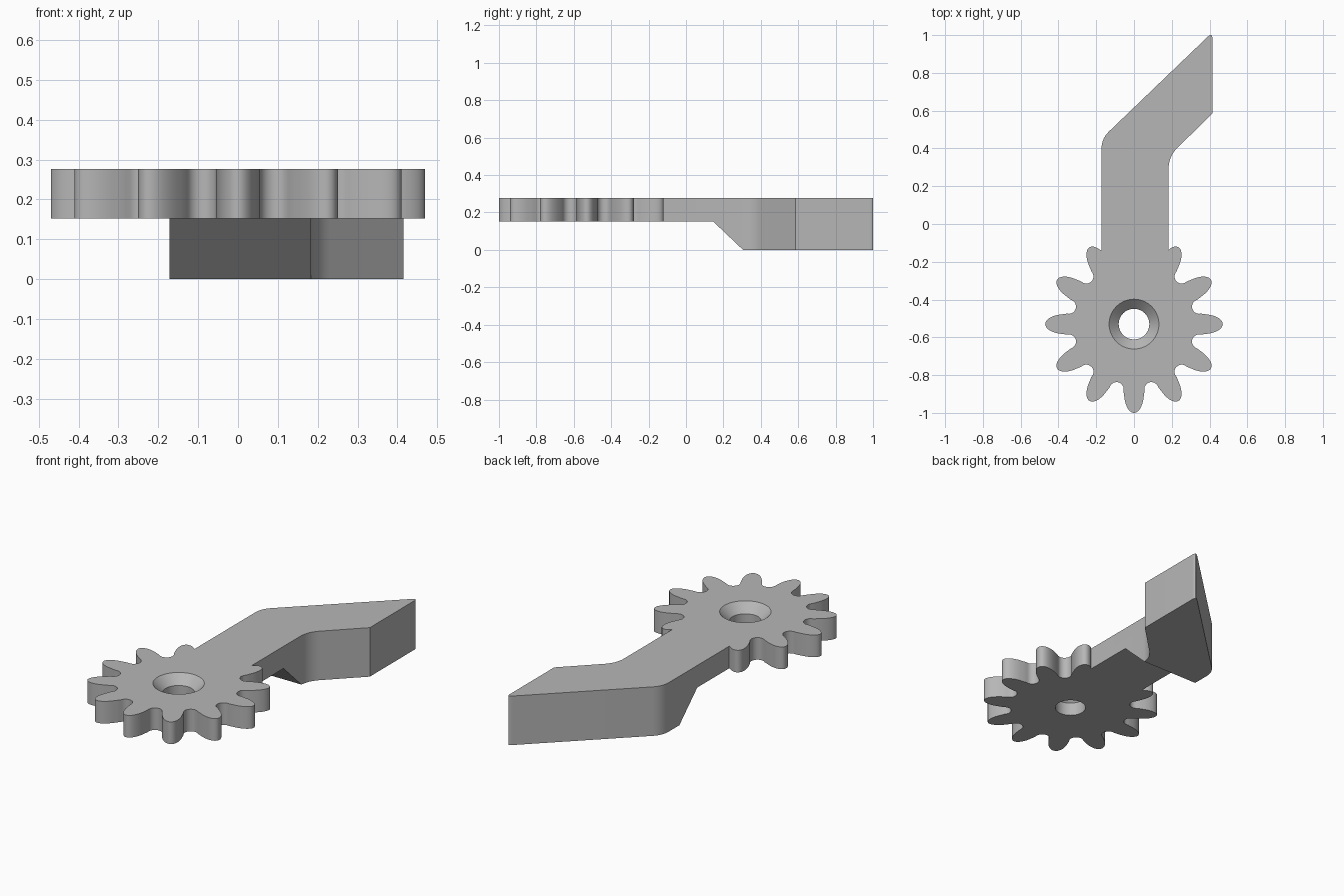
import bpy, bmesh
from math import sin, cos, pi, radians
from mathutils import Vector, Matrix

cube = bpy.data.objects.get("Cube")
if cube:
    bpy.data.objects.remove(cube)

TOP, PLATE = 0.277, 0.152          # top face, underside of the gear plate
CY = -0.53                         # gear centre
LEFT, RIGHT = -0.172, 0.183        # arm sides

grey = bpy.data.materials.new("grey plastic")
grey.use_nodes = True
grey.diffuse_color = (0.47, 0.47, 0.47, 1)
grey.node_tree.nodes["Principled BSDF"].inputs["Base Color"].default_value = grey.diffuse_color


def prism(name, points, depth):
    """Closed solid swept from a planar outline along a depth vector."""
    bm = bmesh.new()
    face = bm.faces.new([bm.verts.new(p) for p in points])
    swept = bmesh.ops.extrude_face_region(bm, geom=[face])["geom"]
    bmesh.ops.translate(bm, vec=depth, verts=[g for g in swept if isinstance(g, bmesh.types.BMVert)])
    bmesh.ops.recalc_face_normals(bm, faces=bm.faces[:])
    return finish(name, bm)


def finish(name, bm):
    mesh = bpy.data.meshes.new(name)
    bm.to_mesh(mesh)
    bm.free()
    mesh.materials.append(grey)
    obj = bpy.data.objects.new(name, mesh)
    bpy.context.collection.objects.link(obj)
    return obj


def fillet(before, corner, after, trim, steps=8):
    """Rounded corner between two straight edges."""
    a, c, b = Vector(before), Vector(corner), Vector(after)
    p, q = c + (a - c).normalized() * trim, c + (b - c).normalized() * trim
    ts = [i / steps for i in range(steps + 1)]
    return [p * (1 - t) ** 2 + c * 2 * t * (1 - t) + q * t * t for t in ts]


def polar(angle, x, y):
    return Matrix.Rotation(angle, 2) @ Vector((x, y)) + Vector((0, CY))


# Gear outline: elliptical tooth tips joined by round root gaps
outline = []
for k in range(1, 12):
    a = pi / 2 + k * pi / 6
    for i in range(21):
        t = radians(-80 + 8 * i)
        outline.append(polar(a, 0.36 + 0.11 * cos(t), 0.053 * sin(t)))
    for i in range(11):
        t = pi * i / 10
        outline.append(polar(a + pi / 12, 0.357 - 0.038 * sin(t), -0.038 * cos(t)))
outline = [p for p in outline if p.y < CY or not LEFT - 0.002 < p.x < RIGHT + 0.002]

# Arm outline: straight shank, then a slanted blade
root_r, bend_r = (RIGHT, -0.14), (RIGHT, 0.357)
heel, tip = (0.415, 0.585), (0.415, 1.015)
bend_l, root_l = (LEFT, 0.452), (LEFT, -0.14)
outline.append(Vector(root_r))
outline += fillet(root_r, bend_r, heel, 0.065)
outline.append(Vector(heel))
outline += fillet(heel, tip, bend_l, 0.035)
outline += fillet(tip, bend_l, root_l, 0.055)
outline.append(Vector(root_l))

lever = prism("gear_lever", [(p.x, p.y, 0) for p in outline], (0, 0, TOP))

# Relief below the gear plate, ending in a ramp up to the thick blade
relief = prism("relief_cutter",
               [(-1, y, z) for y, z in ((-1.2, -0.095), (0.405, -0.095), (0.145, PLATE), (-1.2, PLATE))],
               (2, 0, 0))

# Countersunk pivot hole
bm = bmesh.new()
rings = []
for r, z in ((0.081, 0.05), (0.081, 0.227), (0.142, 0.287)):
    rings.append([bm.verts.new((r * cos(i * pi / 32), CY + r * sin(i * pi / 32), z)) for i in range(64)])
for low, high in zip(rings, rings[1:]):
    for i in range(64):
        j = (i + 1) % 64
        bm.faces.new((low[i], low[j], high[j], high[i]))
bm.faces.new(rings[0][::-1])
bm.faces.new(rings[-1])
hole = finish("hole_cutter", bm)

bpy.ops.object.select_all(action='DESELECT')
bpy.context.view_layer.objects.active = lever
lever.select_set(True)
for cutter in (relief, hole):
    cutter.hide_render = True
    mod = lever.modifiers.new("cut", 'BOOLEAN')
    mod.operation, mod.solver, mod.object = 'DIFFERENCE', 'EXACT', cutter
    bpy.ops.object.modifier_apply(modifier=mod.name)
    bpy.data.objects.remove(cutter)

bpy.ops.object.shade_smooth_by_angle(angle=radians(30))
